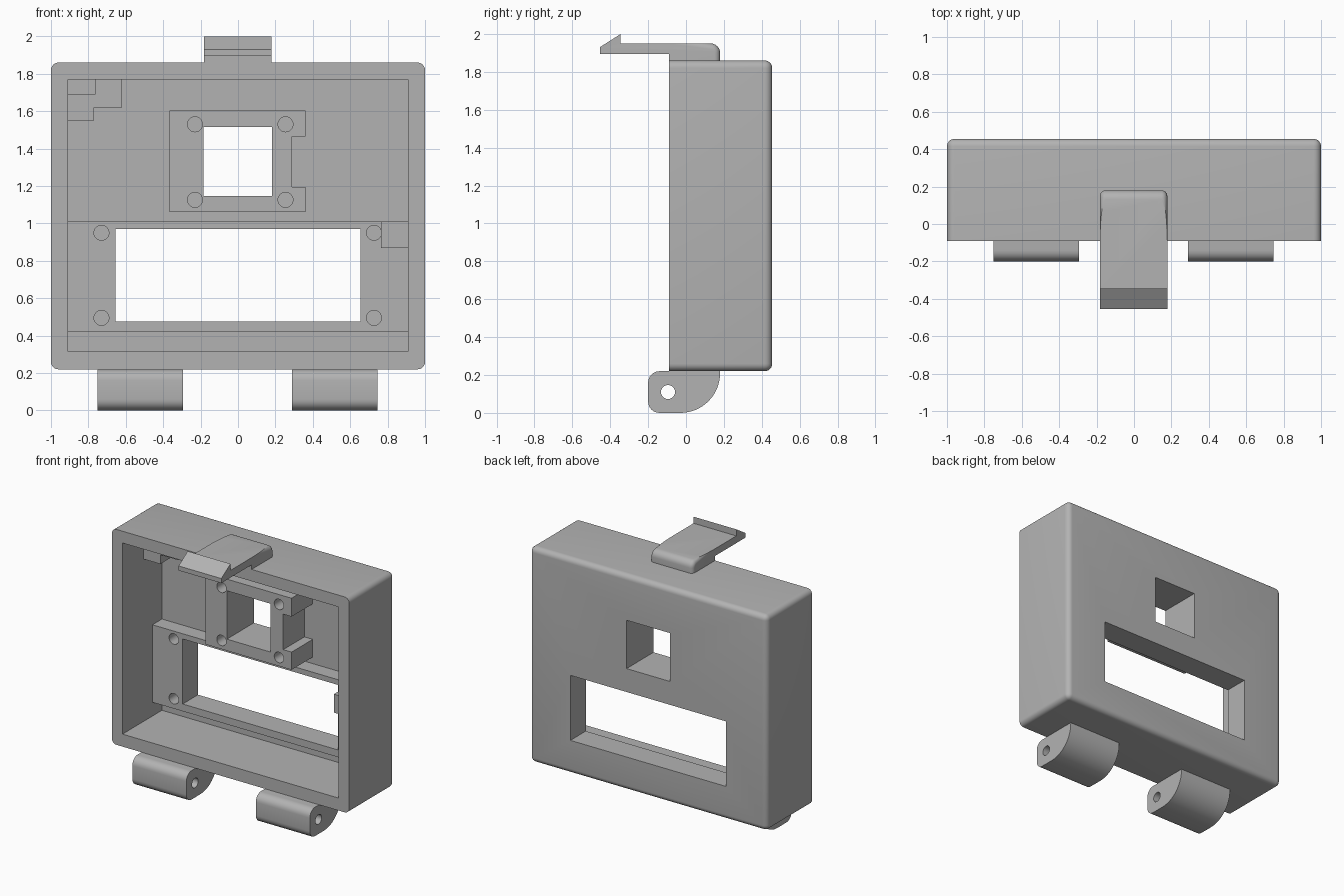
import bpy, bmesh
from math import sin, cos, radians
from mathutils import Vector

cube = bpy.data.objects.get("Cube")
if cube:
    bpy.data.objects.remove(cube)

grey = bpy.data.materials.new("light grey plastic")
grey.use_nodes = True
GREY = (0.45, 0.45, 0.45, 1)
grey.diffuse_color = GREY
grey.node_tree.nodes["Principled BSDF"].inputs["Base Color"].default_value = GREY


def prism(name, profile, axis, lo, hi):
    """Extrude a flat profile along x (points are y, z) or along y (points are x, z)."""
    def place(a, b, t):
        return (t, a, b) if axis == "x" else (a, t, b)
    bm = bmesh.new()
    face = bm.faces.new([bm.verts.new(place(a, b, lo)) for a, b in profile])
    new = bmesh.ops.extrude_face_region(bm, geom=[face])["geom"]
    shift = Vector(place(0, 0, hi - lo))
    bmesh.ops.translate(bm, vec=shift, verts=[v for v in new if isinstance(v, bmesh.types.BMVert)])
    bmesh.ops.recalc_face_normals(bm, faces=bm.faces)
    mesh = bpy.data.meshes.new(name)
    bm.to_mesh(mesh)
    bm.free()
    mesh.materials.append(grey)
    ob = bpy.data.objects.new(name, mesh)
    bpy.context.collection.objects.link(ob)
    return ob


def rect(x0, x1, z0, z1):
    return [(x0, z0), (x1, z0), (x1, z1), (x0, z1)]


def box(name, x, y, z):
    return prism(name, rect(*x, *z), "y", *y)


def arc(cx, cy, r, start, end, n):
    steps = [radians(start + (end - start) * i / n) for i in range(n + 1)]
    return [(cx + r * cos(a), cy + r * sin(a)) for a in steps]


def disc(cx, cy, r):
    return arc(cx, cy, r, 0, 345, 23)


def round_edges(ob, width, rule):
    bm = bmesh.new()
    bm.from_mesh(ob.data)
    edges = [e for e in bm.edges if rule(*(v.co for v in e.verts))]
    bmesh.ops.bevel(bm, geom=edges, offset=width, segments=6, profile=0.5, affect="EDGES")
    bm.to_mesh(ob.data)
    bm.free()


def select(ob):
    bpy.ops.object.select_all(action="DESELECT")
    ob.select_set(True)
    bpy.context.view_layer.objects.active = ob


def cut(ob, *cutters):
    select(ob)
    for c in cutters:
        mod = ob.modifiers.new("cut", "BOOLEAN")
        mod.operation, mod.solver, mod.object = "DIFFERENCE", "EXACT", c
        bpy.ops.object.modifier_apply(modifier=mod.name)
        bpy.data.objects.remove(c)


def smooth(ob):
    select(ob)
    bpy.ops.object.shade_smooth_by_angle(angle=radians(35))


FRONT, WALL, BACK = -0.09, 0.385, 0.455
camera_hole = (-0.185, 0.182, 1.148, 1.516)
screen_hole = (-0.655, 0.655, 0.475, 0.97)


def opening(bounds):
    return prism("opening_cutter", rect(*bounds), "y", -0.3, 0.6)


# Open-fronted case, sharp only around its front rim
case = box("case", (-1, 1), (FRONT, BACK), (0.22, 1.86))
round_edges(case, 0.04, lambda a, b: max(a.y, b.y) > 0)
cut(case, box("cavity_cutter", (-0.91, 0.91), (-0.3, WALL), (0.315, 1.77)),
    opening(camera_hole), opening(screen_hole))

# Screen ledge with four screw holes
SCREEN_Y = 0.27
screen_ledge = box("screen_ledge", (-0.91, 0.91), (SCREEN_Y, WALL), (0.42, 1.01))
cut(screen_ledge, opening(screen_hole),
    *[prism("screw_cutter", disc(x, z, 0.04), "y", SCREEN_Y - 0.1, SCREEN_Y + 0.1)
      for x in (-0.73, 0.727) for z in (0.495, 0.95)])

# Camera mount with four screw holes and a side notch
MOUNT_Y = 0.13
camera_mount = box("camera_mount", (-0.365, 0.36), (MOUNT_Y, WALL), (1.06, 1.605))
cut(camera_mount, opening(camera_hole),
    box("notch_cutter", (0.29, 0.5), (-0.3, 0.6), (1.195, 1.465)),
    *[prism("screw_cutter", disc(x, z, 0.04), "y", MOUNT_Y - 0.1, MOUNT_Y + 0.15)
      for x in (-0.23, 0.254) for z in (1.126, 1.53)])

# Stepped corner bracket and side stop inside the case
bracket_profile = [(-0.91, 1.55), (-0.77, 1.55), (-0.77, 1.62), (-0.62, 1.62),
                   (-0.62, 1.77), (-0.765, 1.77), (-0.765, 1.69), (-0.91, 1.69)]
corner_bracket = prism("corner_bracket", bracket_profile, "y", 0.165, WALL)
side_stop = box("side_stop", (0.765, 0.91), (0.06, SCREEN_Y), (0.87, 1.01))

# Hinge knuckles below the case
knuckle = (arc(-0.14, 0.16, 0.06, 90, 180, 6) + arc(-0.14, 0.06, 0.06, 180, 270, 6)
           + arc(-0.03, 0.21, 0.21, 270, 360, 16) + [(0.18, 0.22)])
hinges = []
for side, x0, x1 in (("right", -0.75, -0.295), ("left", 0.29, 0.745)):
    hinge = prism(side + "_hinge", knuckle, "x", x0, x1)
    cut(hinge, prism("pin_cutter", disc(-0.095, 0.11, 0.037), "x", x0 - 0.1, x1 + 0.1))
    hinges.append(hinge)

# Latch arm with a hooked tip
latch_profile = ([(FRONT, 1.86), (0.18, 1.86)] + arc(0.13, 1.9, 0.05, 0, 90, 6)
                 + [(-0.345, 1.95), (-0.345, 2.0), (-0.455, 1.93),
                    (-0.455, 1.895), (FRONT, 1.895)])
latch = prism("latch", latch_profile, "x", -0.182, 0.178)
round_edges(latch, 0.03, lambda a, b: min(a.y, b.y) > 0.12 and abs(a.x - b.x) < 0.01
            and max(a.z, b.z) > 1.87)

for part in [case, screen_ledge, camera_mount, corner_bracket, side_stop, latch] + hinges:
    smooth(part)
